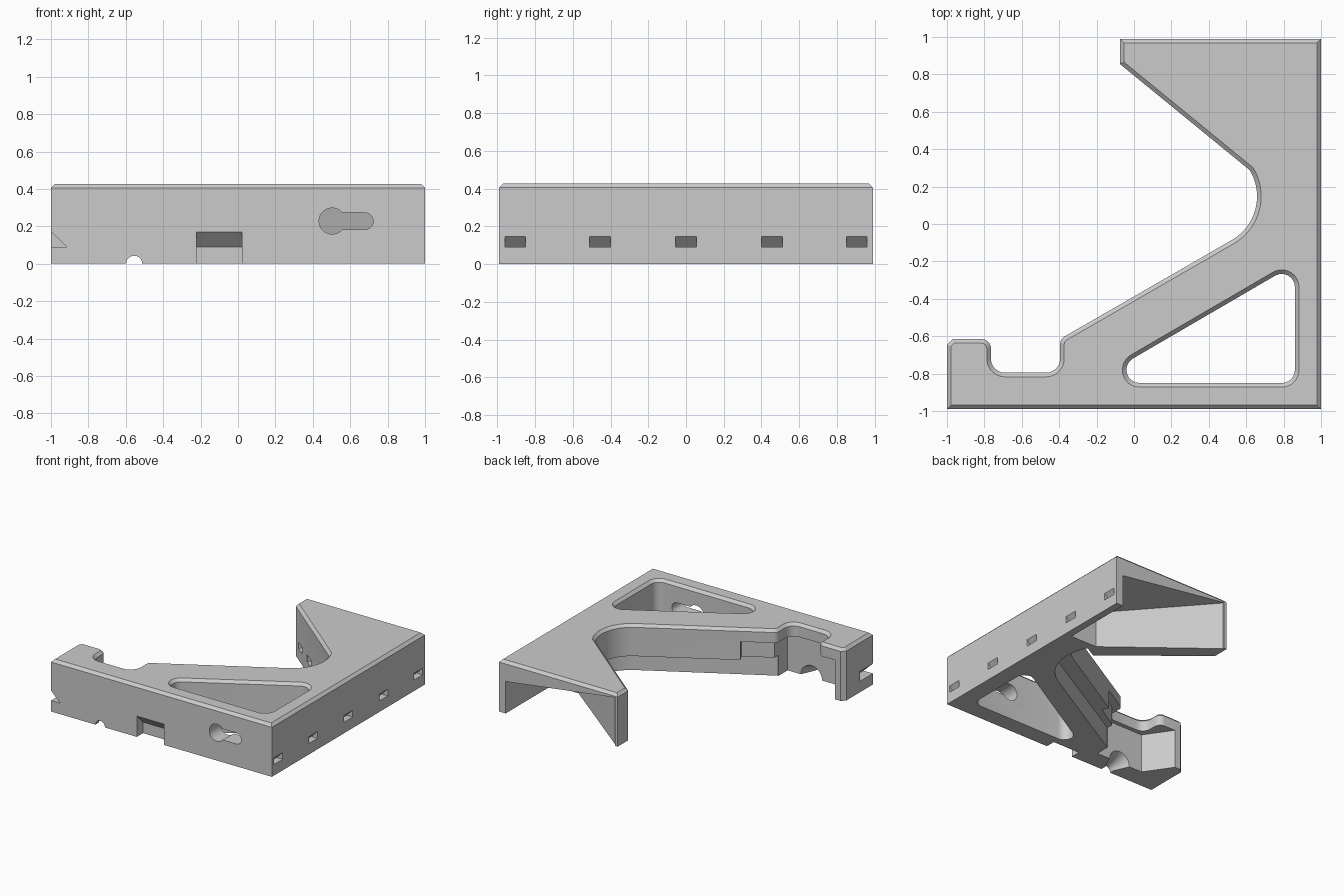
import bpy, bmesh, math
from mathutils import Vector

if "Cube" in bpy.data.objects:
    bpy.data.objects.remove(bpy.data.objects["Cube"])

H = 0.427      # overall height
CH = 0.022     # top chamfer
D = 0.99       # half depth

grey = bpy.data.materials.new("plain grey")
grey.use_nodes = True
grey.diffuse_color = (0.6, 0.6, 0.6, 1)
grey.node_tree.nodes["Principled BSDF"].inputs["Base Color"].default_value = (0.6, 0.6, 0.6, 1)


def rounded(corners, steps=8):
    """Closed outline from (x, y, radius) corners."""
    out = []
    for i, (x, y, r) in enumerate(corners):
        p = Vector((x, y))
        if r == 0:
            out.append(p)
            continue
        a = (Vector(corners[i - 1][:2]) - p).normalized()
        b = (Vector(corners[(i + 1) % len(corners)][:2]) - p).normalized()
        half = a.angle(b) / 2
        c = p + (a + b).normalized() * r / math.sin(half)
        t = r / math.tan(half)
        s, e = p + a * t - c, p + b * t - c
        start = math.atan2(s.y, s.x)
        turn = math.atan2(s.x * e.y - s.y * e.x, s.dot(e))
        for k in range(steps + 1):
            w = start + turn * k / steps
            out.append(c + Vector((math.cos(w), math.sin(w))) * r)
    return out


def offset(loop, d):
    """Move a counter-clockwise outline inward by d."""
    out = []
    for i, p in enumerate(loop):
        u = (p - loop[i - 1]).normalized()
        v = (loop[(i + 1) % len(loop)] - p).normalized()
        n, m = Vector((-u.y, u.x)), Vector((-v.y, v.x))
        out.append(p + (n + m) * d / max(1 + n.dot(m), 0.2))
    return out


def loft(name, rings):
    """Solid through rings of 3D points."""
    bm = bmesh.new()
    vs = [[bm.verts.new(p) for p in ring] for ring in rings]
    n = len(vs[0])
    for lo, hi in zip(vs, vs[1:]):
        for i in range(n):
            j = (i + 1) % n
            bm.faces.new((lo[i], lo[j], hi[j], hi[i]))
    bm.faces.new(vs[0][::-1])
    bm.faces.new(vs[-1])
    bmesh.ops.recalc_face_normals(bm, faces=bm.faces)
    me = bpy.data.meshes.new(name)
    bm.to_mesh(me)
    bm.free()
    me.materials.append(grey)
    ob = bpy.data.objects.new(name, me)
    bpy.context.collection.objects.link(ob)
    return ob


def level(loop, z):
    return [(p[0], p[1], z) for p in loop]


cutters = []


def cut(rings):
    ob = loft("cutter", rings)
    ob.hide_render = True
    cutters.append(ob)


def cut_z(loop, z0, z1):
    cut([level(loop, z0), level(loop, z1)])


def cut_y(profile, y0, y1):
    cut([[(u, y, v) for u, v in profile] for y in (y0, y1)])


def cut_x(profile, x0, x1):
    cut([[(x, u, v) for u, v in profile] for x in (x0, x1)])


def arc(cx, cy, r, a0, a1, n):
    return [(cx + r * math.cos(math.radians(a0 + (a1 - a0) * k / n)),
             cy + r * math.sin(math.radians(a0 + (a1 - a0) * k / n))) for k in range(n + 1)]


# Bracket body with chamfered top rim
outline = rounded(
    [(-1, -D, 0), (1, -D, 0), (1, D, 0), (-0.075, D, 0), (-0.075, 0.855, 0)]
    + [(x, y, 0) for x, y in arc(0.388, 0.148, 0.27, 31, -60, 14)]
    + [(-0.395, -0.615, 0.05), (-0.395, -0.795, 0.075), (-0.765, -0.795, 0.075),
       (-0.765, -0.615, 0.05), (-0.97, -0.615, 0), (-1, -0.645, 0)])
body = loft("bracket_body", [level(outline, 0), level(outline, H - CH),
                             level(offset(outline, CH), H)])

# Triangular window with flared top rim
window = rounded([(-0.23, -0.85, 0.07), (0.86, -0.85, 0.07), (0.86, -0.215, 0.07)])
cut([level(window, -0.1), level(window, H - CH), level(offset(window, -2 * CH), H + CH)])

# Pocket under the back arm, with a sloping roof
pocket = [(-0.05, 1.1), (-0.05, 0.98), (0.70, 0.39), (0.94, 0.39), (0.94, 1.1)]
cut([level(pocket, -0.1), [(x, y, 0.395 - 0.135 * (x + 0.05)) for x, y in pocket]])

# Undercut along the diagonal strut and round its inner curve
cut_z([(-0.4, -0.2), (-0.45, -0.7), (-0.335, -0.712)]
      + arc(0.388, 0.148, 0.39, -60, 28, 12) + [(0.4, 0.15)], -0.1, 0.17)

# Widened lower part of the cradle
cut_z([(-0.2, -0.4), (-0.13, -0.53), (-0.34, -0.66), (-0.34, -0.83), (-0.77, -0.83),
       (-0.92, -0.61), (-0.92, -0.5)], -0.1, 0.32)

# Keyhole through the front wall
cut_y(arc(0.503, 0.228, 0.07, 40, 320, 20) + arc(0.678, 0.228, 0.045, -90, 90, 10), -1.1, -0.7)

# Arched passage under the front bar, flaring towards the cradle
cut([[(x, y, z) for x, z in arc(-0.555, 0, r, 0, 360, 24)[:-1]]
     for y, r in ((-1.02, 0.043), (-0.95, 0.043), (-0.8, 0.11))])

# Front notch with sloped ceiling
cut_x([(-1.1, -0.1), (-0.91, -0.1), (-0.91, 0.09), (-1.01, 0.19), (-1.1, 0.19)], -0.223, 0.022)

# Wedge notch on the hook end
cut_y([(-1.02, 0.19), (-1.02, 0.09), (-0.915, 0.09)], -1.1, -0.82)

# Row of wedge slots along the long side
for y in (-0.905, -0.455, 0, 0.455, 0.905):
    cut_y([(1.02, 0.165), (1.02, 0.09), (0.945, 0.09)], y - 0.055, y + 0.055)

# Wedge slots in the slanted arm wall
tip, along = Vector((-0.075, 0.855)), Vector((0.695, -0.567)).normalized()
inward = Vector((-along.y, along.x))
for d in (0.12, 0.36, 0.6):
    rings = []
    for s in (-0.05, 0.05):
        base = tip + along * (d + s)
        rings.append([(*(base + inward * k), z)
                      for k, z in ((-0.02, 0.165), (-0.02, 0.09), (0.055, 0.09))])
    cut(rings)

# Apply all cuts
for c in cutters:
    m = body.modifiers.new("cut", "BOOLEAN")
    m.operation, m.solver, m.object = "DIFFERENCE", "EXACT", c
bpy.context.view_layer.update()
result = bpy.data.meshes.new_from_object(body.evaluated_get(bpy.context.evaluated_depsgraph_get()))
body.modifiers.clear()
body.data = result
for c in cutters:
    bpy.data.objects.remove(c)

bpy.ops.object.select_all(action="DESELECT")
body.select_set(True)
bpy.context.view_layer.objects.active = body
bpy.ops.object.shade_smooth_by_angle(angle=math.radians(25))
